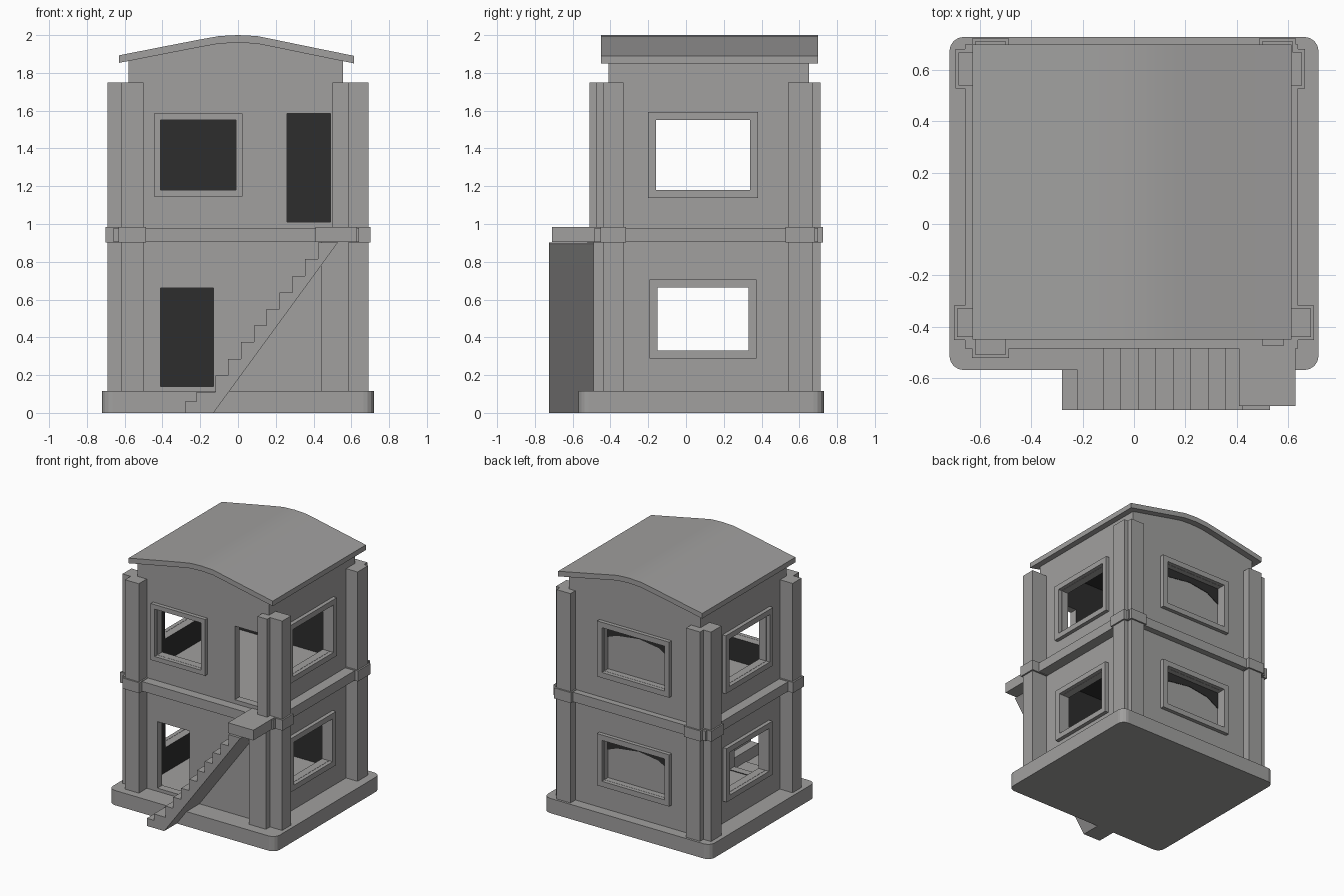
import bpy, bmesh

if "Cube" in bpy.data.objects:
    bpy.data.objects.remove(bpy.data.objects["Cube"])


def material(name, rgb):
    m = bpy.data.materials.new(name)
    m.diffuse_color = (*rgb, 1)
    m.use_nodes = True
    m.node_tree.nodes["Principled BSDF"].inputs["Base Color"].default_value = m.diffuse_color
    return m


grey = material("plain grey", (0.355, 0.35, 0.345))
dark = material("dark interior", (0.026, 0.026, 0.026))


def finish(name, bm, mat=grey):
    bmesh.ops.recalc_face_normals(bm, faces=bm.faces[:])
    me = bpy.data.meshes.new(name)
    bm.to_mesh(me)
    bm.free()
    me.materials.append(mat)
    ob = bpy.data.objects.new(name, me)
    bpy.context.collection.objects.link(ob)
    return ob


def add_box(bm, x0, x1, y0, y1, z0, z1):
    vs = bmesh.ops.create_cube(bm, size=1)["verts"]
    for v in vs:
        v.co = ((x0 + x1) / 2 + v.co.x * (x1 - x0),
                (y0 + y1) / 2 + v.co.y * (y1 - y0),
                (z0 + z1) / 2 + v.co.z * (z1 - z0))


def boxes(name, items):
    bm = bmesh.new()
    for it in items:
        add_box(bm, *it)
    return finish(name, bm)


def prism(name, profile, y0, y1, mat=grey):
    # x-z outline extruded along y
    bm = bmesh.new()
    f = bm.faces.new([bm.verts.new((x, y0, z)) for x, z in profile])
    ext = bmesh.ops.extrude_face_region(bm, geom=[f])
    for g in ext["geom"]:
        if isinstance(g, bmesh.types.BMVert):
            g.co.y = y1
    return finish(name, bm, mat)


def carve(ob, items):
    cutter = boxes("cutter", items)
    cutter.hide_render = True
    mod = ob.modifiers.new("carve", 'BOOLEAN')
    mod.object = cutter
    mod.operation = 'DIFFERENCE'
    mod.solver = 'EXACT'
    bpy.context.view_layer.objects.active = ob
    bpy.ops.object.modifier_apply(modifier=mod.name)
    bpy.data.objects.remove(cutter)


# outer wall planes and wall thickness
L, R, F, B = -0.58, 0.555, -0.41, 0.65
E = 0.002
D = 0.06

# rounded base slab
base = boxes("base_slab", [(-0.72, 0.72, -0.57, 0.73, 0, 0.115)])
bm = bmesh.new()
bm.from_mesh(base.data)
upright = [e for e in bm.edges if abs(e.verts[0].co.z - e.verts[1].co.z) > 0.05]
bmesh.ops.bevel(bm, geom=upright, offset=0.055, segments=4, profile=0.5, affect='EDGES')
bm.to_mesh(base.data)
bm.free()

# walls with a gently gabled top, hollowed into two rooms
walls = prism("walls", [(L, 0.11), (R, 0.11), (R, 1.885), (0.1, 1.975),
                        (-0.1, 1.975), (L, 1.885)], F, B)
carve(walls, [(L + D, R - D, F + D, B - D, 0.135, 0.91),
              (L + D, R - D, F + D, B - D, 1.0, 1.84)])

# side windows on both sides, doors and window in front, shallow blind windows behind
front = [(-0.41, -0.01, 1.18, 1.55), (0.26, 0.49, 1.01, 1.585), (-0.41, -0.13, 0.14, 0.66)]
side = [(-0.16, 0.34, 1.18, 1.55), (-0.15, 0.33, 0.33, 0.665)]
back = [(-0.29, 0.25, 1.19, 1.54), (-0.29, 0.25, 0.34, 0.66)]
cuts = [(a, b, F - 0.1, F + D + 0.03, c, d) for a, b, c, d in front]
cuts += [(a, b, B - 0.045, B + 0.1, c, d) for a, b, c, d in back]
for a, b, c, d in side:
    cuts += [(L - 0.1, L + D + 0.03, a, b, c, d), (R - D - 0.03, R + 0.1, a, b, c, d)]
carve(walls, cuts)

# room walls and ceilings are dark, floors stay grey
me = walls.data
me.materials.clear()
me.materials.append(grey)
me.materials.append(dark)
for p in me.polygons:
    n = p.normal
    xs = [me.vertices[i].co.x for i in p.vertices]
    ys = [me.vertices[i].co.y for i in p.vertices]
    inside = (min(xs) > L + D - 0.003 and max(xs) < R - D + 0.003
              and min(ys) > F + D - 0.003 and max(ys) < B - D + 0.003)
    p.material_index = 1 if inside and n.z < 0.9 else 0

# dark sagging gap along the top of each blind back window
for level, (a, b, c, d) in zip(("upper", "lower"), back):
    prism(level + "_back_window_gap", [(a, d), (b, d), (b, d - 0.10), (b - 0.08, d - 0.07),
          (-0.02, d - 0.045), (a + 0.1, d - 0.07), (a, d - 0.13)], B - 0.046, B - 0.041, dark)


# raised window frames made of four bars
def frame(name, face, opening, w=0.042, t=0.032):
    a, b, c, d = opening
    bars = [(a - w, a, c - w, d + w), (b, b + w, c - w, d + w),
            (a, b, c - w, c), (a, b, d, d + w)]
    out = []
    for p, q, r, s in bars:
        out.append({"front": (p, q, F - t, F - E, r, s),
                    "back": (p, q, B + E, B + t, r, s),
                    "left": (L - t, L - E, p, q, r, s),
                    "right": (R + E, R + t, p, q, r, s)}[face])
    boxes(name, out)


frame("front_window_frame", "front", front[0], 0.035)
for level, s, k in zip(("upper", "lower"), side, back):
    frame(level + "_left_window_frame", "left", s)
    frame(level + "_right_window_frame", "right", s)
    frame(level + "_back_window_frame", "back", k)

# paired corner pillars and their collars at the floor band
pillars = {
    "front_left_pillar": (-0.62, -0.50, -0.51, F - E),
    "left_front_pillar": (-0.69, L - E, -0.44, -0.33),
    "front_right_pillar": (0.50, 0.585, -0.475, F - E),
    "right_front_pillar": (R + E, 0.69, -0.44, -0.33),
    "back_left_pillar": (-0.62, -0.50, B + E, 0.712),
    "left_back_pillar": (-0.685, L - E, 0.54, 0.67),
    "back_right_pillar": (0.50, 0.62, B + E, 0.712),
    "right_back_pillar": (R + E, 0.655, 0.54, 0.67),
}
g = 0.012
for name, (x0, x1, y0, y1) in pillars.items():
    boxes(name, [(x0, x1, y0, y1, 0.11, 1.75)])
    boxes(name + "_collar", [(x0 if x0 == R + E else x0 - g, x1 if x1 == L - E else x1 + g,
                              y0 if y0 == B + E else y0 - g, y1 if y1 == F - E else y1 + g,
                              0.902, 0.984)])

# floor band around the walls
boxes("floor_band", [(-0.66, 0.64, -0.485, F - E, 0.905, 0.98),
                     (-0.66, 0.64, B + E, 0.70, 0.905, 0.98),
                     (-0.66, L - E, F - E, B + E, 0.905, 0.98),
                     (R + E, 0.64, F - E, B + E, 0.905, 0.98)])

# arched roof slab
top = [(-0.63, 1.893), (-0.35, 1.948), (-0.2, 1.977), (-0.1, 1.995), (0, 2.0),
       (0.1, 1.995), (0.2, 1.975), (0.35, 1.944), (0.615, 1.89)]
roof = prism("roof", top + [(x, z - 0.04) for x, z in reversed(top)], -0.45, 0.70)

# outside stair with sloping underside
pts = [(-0.28, 0), (-0.28, 0.06), (-0.22, 0.06)]
x, z = -0.22, 0.11
pts.append((x, z))
for i in range(9):
    x += 0.1 if i == 0 else 0.068
    pts.append((x, z))
    z += 0.088
    pts.append((x, z))
pts += [(0.53, z), (0.52, 0.89), (0.44, 0.78), (-0.13, 0)]
prism("stair", pts, -0.725, F - E)
boxes("stair_landing", [(0.41, 0.63, -0.71, F - E, 0.905, 0.985)])
boxes("landing_support", [(0.44, 0.585, -0.49, F - E, 0.11, 0.905)])

# smooth the gentle roof curve only
bpy.ops.object.select_all(action='DESELECT')
roof.select_set(True)
bpy.context.view_layer.objects.active = roof
bpy.ops.object.shade_smooth_by_angle(angle=0.5)
